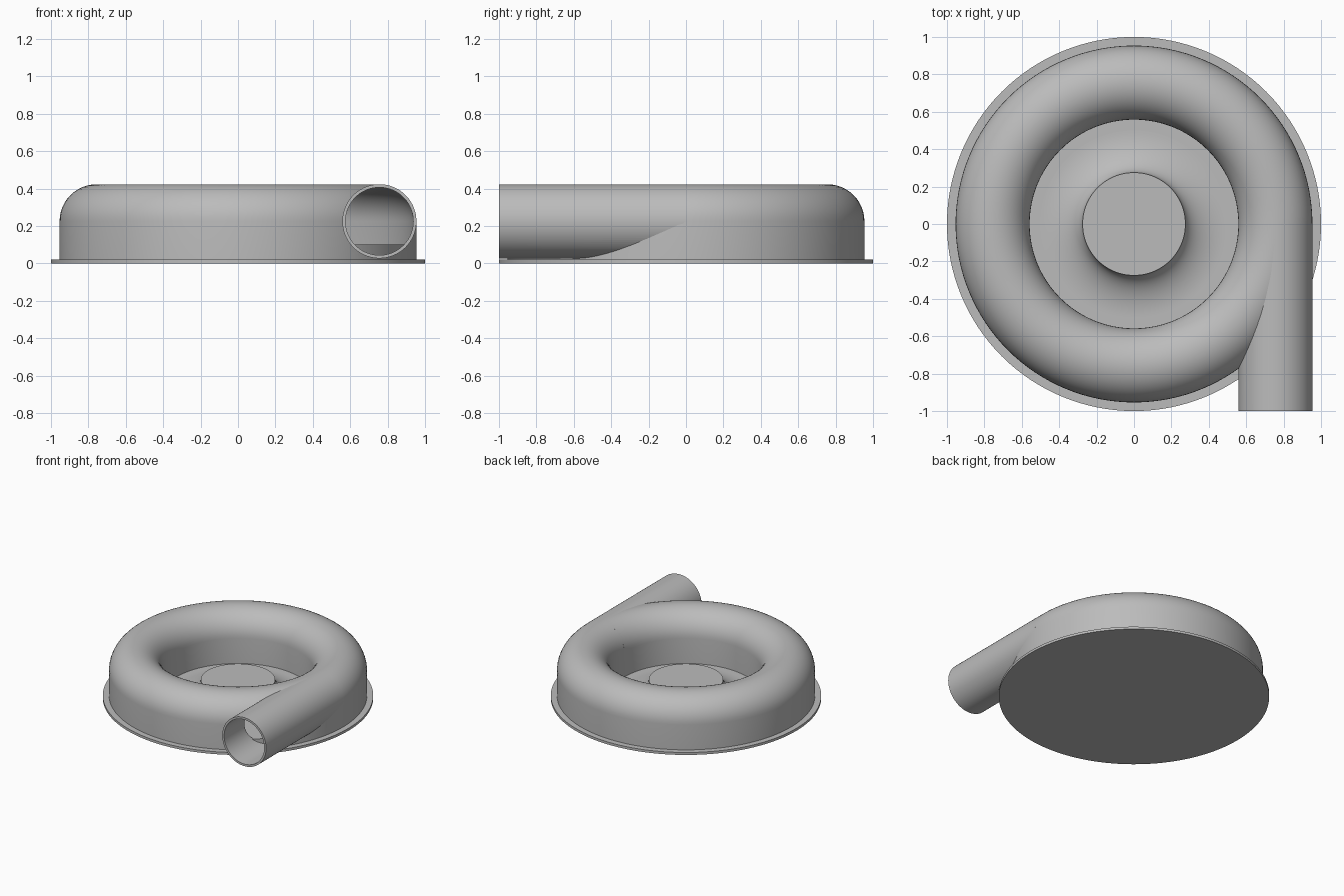
import bpy, bmesh, math
from mathutils import Vector

cube = bpy.data.objects.get("Cube")
if cube:
    bpy.data.objects.remove(cube, do_unlink=True)

RING, TUBE, MID = 0.756, 0.198, 0.225   # volute centre radius, tube radius, centre height
WALL, PLATE = 0.017, 0.02

metal = bpy.data.materials.new("plain grey")
metal.use_nodes = True
grey = (0.5, 0.5, 0.5, 1)
metal.diffuse_color = grey
metal.node_tree.nodes["Principled BSDF"].inputs["Base Color"].default_value = grey


def finish(name, bm):
    bmesh.ops.remove_doubles(bm, verts=bm.verts, dist=1e-5)
    bmesh.ops.recalc_face_normals(bm, faces=bm.faces)
    mesh = bpy.data.meshes.new(name)
    bm.to_mesh(mesh)
    bm.free()
    obj = bpy.data.objects.new(name, mesh)
    mesh.materials.append(metal)
    bpy.context.collection.objects.link(obj)
    return obj


def lathe(name, profile, steps=128):
    """Revolve a closed (radius, height) outline about the z axis."""
    bm = bmesh.new()
    verts = [bm.verts.new((r, 0, z)) for r, z in profile]
    edges = [bm.edges.new((verts[i - 1], v)) for i, v in enumerate(verts)
             if profile[i][0] + profile[i - 1][0] > 0]
    bmesh.ops.spin(bm, geom=verts + edges, cent=(0, 0, 0), axis=(0, 0, 1),
                   angle=math.tau, steps=steps)
    return finish(name, bm)


def arc(cx, cz, rx, rz, start, end, n=24):
    angles = [math.radians(start + (end - start) * i / n) for i in range(n + 1)]
    return [(cx + rx * math.cos(a), cz + rz * math.sin(a)) for a in angles]


def arch(radius, bottom):
    """Half-round outline with straight legs, the volute's cross-section."""
    return [(RING - radius, bottom)] + arc(RING, MID, radius, radius, 180, 0) + [(RING + radius, bottom)]


def rod(name, radius, y0, y1):
    bm = bmesh.new()
    bmesh.ops.create_cone(bm, cap_ends=True, segments=96, radius1=radius, radius2=radius, depth=y1 - y0)
    bmesh.ops.rotate(bm, verts=bm.verts, matrix=Vector((0, 0, 1)).rotation_difference(Vector((0, 1, 0))).to_matrix())
    bmesh.ops.translate(bm, verts=bm.verts, vec=(RING, (y0 + y1) / 2, MID))
    return finish(name, bm)


def cut(obj, cutter):
    cutter.hide_render = True
    mod = obj.modifiers.new("cut", "BOOLEAN")
    mod.operation, mod.solver, mod.object = "DIFFERENCE", "EXACT", cutter
    bpy.context.view_layer.objects.active = obj
    bpy.ops.object.modifier_apply(modifier=mod.name)


# Round base plate and flared centre hub
flange = lathe("base_flange", [(0, 0), (1, 0), (1, PLATE), (0, PLATE)])
hub = lathe("centre_hub", [(0, PLATE)] + arc(0.5, 0.15, 0.225, 0.13, 270, 180) + [(0, 0.15)])

# Hollow volute and outlet pipe
volute = lathe("volute_casing", arch(TUBE, PLATE))
pipe = rod("outlet_pipe", TUBE, -1, 0)
duct = lathe("duct_cutter", arch(TUBE - WALL, 0.04))
bore = rod("bore_cutter", TUBE - WALL, -1.1, 0.01)
for part in (volute, pipe):
    cut(part, duct)
    cut(part, bore)
for cutter in (duct, bore):
    bpy.data.objects.remove(cutter, do_unlink=True)

# Raised floor inside the duct
floor = lathe("duct_floor", [(0.57, PLATE), (0.945, PLATE), (0.945, 0.1), (0.57, 0.1)])

bpy.ops.object.select_all(action="DESELECT")
for part in (flange, hub, volute, pipe, floor):
    part.select_set(True)
    bpy.context.view_layer.objects.active = part
bpy.ops.object.shade_smooth_by_angle(angle=math.radians(35))
